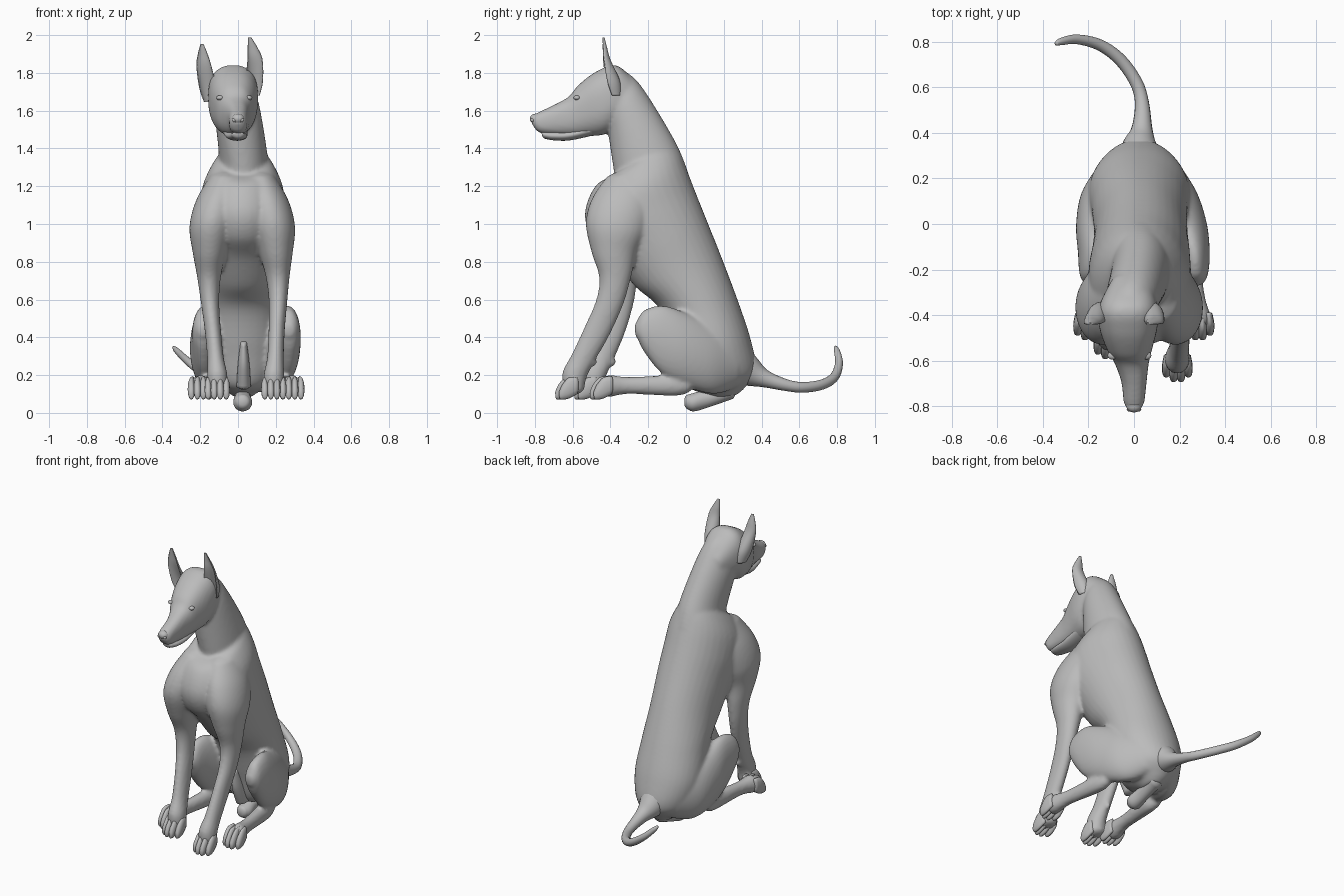
import bpy, bmesh, math
from mathutils import Vector

grey = bpy.data.materials.new("plain_grey")
grey.diffuse_color = (0.5, 0.5, 0.5, 1)


def finish(name, bm):
    bmesh.ops.recalc_face_normals(bm, faces=bm.faces)
    for f in bm.faces:
        f.smooth = True
    me = bpy.data.meshes.new(name)
    bm.to_mesh(me)
    bm.free()
    me.materials.append(grey)
    ob = bpy.data.objects.new(name, me)
    bpy.context.collection.objects.link(ob)
    return ob


def spline(p, steps):
    """Catmull-Rom interpolation of equal-length tuples."""
    out = []
    for i in range(len(p) - 1):
        a, b, c, d = p[max(i - 1, 0)], p[i], p[i + 1], p[min(i + 2, len(p) - 1)]
        for k in range(steps):
            t = k / steps
            out.append([0.5 * (2 * q + (r - o) * t + (2 * o - 5 * q + 4 * r - s) * t * t
                               + (3 * q - o - 3 * r + s) * t ** 3)
                        for o, q, r, s in zip(a, b, c, d)])
    return out + [list(p[-1])]


def skin(bm, rings):
    loops = [[bm.verts.new(v) for v in r] for r in rings]
    n = len(loops[0])
    for a, b in zip(loops, loops[1:]):
        for j in range(n):
            bm.faces.new((a[j], a[(j + 1) % n], b[(j + 1) % n], b[j]))
    bm.faces.new(loops[0])
    bm.faces.new(loops[-1])


def loft(name, sections, steps=6, n=36, dent=False, power=1.0):
    """Section: x centre, two opposite outline points (y, z, y, z), half width."""
    rings = []
    for x, by, bz, fy, fz, w in spline(sections, steps):
        mid = Vector((x, (by + fy) / 2, (bz + fz) / 2))
        half = Vector((0, (fy - by) / 2, (fz - bz) / 2))
        ring = []
        for j in range(n):
            c, s = math.cos(math.tau * j / n), math.sin(math.tau * j / n)
            c = math.copysign(abs(c) ** power, c)
            s = math.copysign(abs(s) ** power, s)
            if dent and c > 0.2:
                c = 0.2 - (c - 0.2) * 0.7
            ring.append(mid + half * c + Vector((w * s, 0, 0)))
        rings.append(ring)

    def cap(end, prev):
        m = sum(end, Vector()) / n
        d = (m - sum(prev, Vector()) / n).normalized()
        r = min((v - m).length for v in end)
        return [m + (v - m) * 0.6 + d * r * 0.3 for v in end]

    rings = [cap(rings[0], rings[1])] + rings + [cap(rings[-1], rings[-2])]
    bm = bmesh.new()
    skin(bm, rings)
    return finish(name, bm)


def ball(name, pos, size):
    bm = bmesh.new()
    bmesh.ops.create_uvsphere(bm, u_segments=16, v_segments=10, radius=1)
    for v in bm.verts:
        v.co = Vector(a * b for a, b in zip(v.co, size)) + Vector(pos)
    return finish(name, bm)


# Trunk
torso = loft("torso", [
    (.025, .30, .12, .10, .10, .08), (.022, .37, .22, .0, .15, .17),
    (.022, .345, .38, -.06, .33, .22), (.025, .28, .58, -.14, .55, .21),
    (.03, .19, .82, -.27, .67, .205), (.03, .11, 1.02, -.39, .82, .215),
    (.025, .05, 1.17, -.50, .93, .225), (.025, .0, 1.30, -.535, 1.06, .215),
    (.025, -.04, 1.39, -.48, 1.20, .165), (.025, -.10, 1.46, -.38, 1.26, .11)])

# Neck
neck = loft("neck", [
    (-.02, -.34, 1.82, -.42, 1.56, .10), (-.005, -.24, 1.735, -.41, 1.47, .12),
    (.025, -.075, 1.47, -.385, 1.30, .128), (.025, -.005, 1.32, -.37, 1.22, .137),
    (.025, .03, 1.20, -.30, 1.10, .13)])

# Head with a square-edged skull
head = loft("head", [
    (.0, -.815, 1.567, -.81, 1.52, .028), (.0, -.79, 1.587, -.775, 1.483, .045),
    (.0, -.70, 1.63, -.69, 1.472, .055), (-.01, -.62, 1.675, -.60, 1.465, .075),
    (-.02, -.57, 1.735, -.52, 1.465, .10), (-.025, -.47, 1.81, -.43, 1.475, .128),
    (-.025, -.36, 1.837, -.36, 1.52, .128), (-.015, -.23, 1.71, -.25, 1.55, .08)], power=0.82)
body = [torso, neck, head]

# Fore legs: the left one stands further back
fore = [
    (.12, -.20, 1.27, -.42, 1.25, .07), (.155, -.17, 1.12, -.50, 1.13, .112),
    (.182, -.20, .97, -.53, 1.0, .12), (.20, -.26, .85, -.50, .85, .09),
    (.21, -.29, .72, -.46, .72, .063), (.212, -.33, .58, -.475, .60, .049),
    (.205, -.40, .42, -.535, .46, .043), (.198, -.485, .27, -.605, .31, .044),
    (.19, -.525, .19, -.655, .21, .054), (.19, -.54, .12, -.645, .11, .052)]
left = []
for x, by, bz, fy, fz, w in fore:
    t = min(max((0.95 - bz) / 0.7, 0), 1)
    left.append((.045 - x + .035 * t, by + .1 * t, bz, fy + .1 * t, fz, w))
body.append(loft("right_fore_leg", fore))
body.append(loft("left_fore_leg", left))
for name, x, y in (("right", .195, -.495), ("left", -.115, -.395)):
    body.append(ball(name + "_wrist_pad", (x, y, .27), (.02, .025, .028)))

# Folded hind legs, mirrored about hips that lean a little to the left
thigh = [
    (.27, -.265, .48, -.255, .39, .035), (.27, -.22, .545, -.22, .32, .055),
    (.262, -.12, .568, -.13, .21, .07), (.228, .0, .53, .0, .14, .092),
    (.17, .13, .48, .15, .10, .105), (.10, .27, .42, .28, .14, .09)]
foot = [
    (.23, .015, .18, .02, .11, .035), (.24, -.07, .20, -.06, .09, .045),
    (.27, -.30, .19, -.30, .10, .038), (.285, -.41, .20, -.40, .085, .052),
    (.285, -.45, .17, -.44, .085, .05)]


def other_side(rows):
    return [(.086 - .04 * min(max((r[1] + .1) / .2, 0), 1) - r[0], *r[1:]) for r in rows]


for name, rows in (("thigh", thigh), ("hind_foot", foot)):
    body.append(loft("right_" + name, rows))
    body.append(loft("left_" + name, other_side(rows)))

# Merge the large forms into one soft skin
with bpy.context.temp_override(active_object=torso, object=torso,
                               selected_objects=body, selected_editable_objects=body):
    bpy.ops.object.join()
torso.name = "body"
rm = torso.modifiers.new("skin", 'REMESH')
rm.mode = 'VOXEL'
rm.voxel_size = 0.011
rm.use_smooth_shade = True
sm = torso.modifiers.new("soften", 'SMOOTH')
sm.factor = 0.5
sm.iterations = 7

# Rounded toes on all four paws
for paw, px, py in (("right_fore", .19, -.595), ("left_fore", -.11, -.495),
                    ("right_hind", .285, -.412), ("left_hind", -.199, -.412)):
    for i in range(4):
        o = i - 1.5
        x, y = px + o * .028, py + (.02 if abs(o) > 1 else 0)
        fan = x + o * .004
        loft(f"{paw}_toe_{i + 1}", [
            (x, y, .195, y, .10, .017), (fan, y - .045, .188, y - .04, .078, .019),
            (fan, y - .08, .15, y - .075, .07, .018),
            (fan, y - .096, .115, y - .092, .073, .012)], 3, 12)

# Lower jaw, nose and nostrils
loft("lower_jaw", [
    (.0, -.762, 1.492, -.752, 1.453, .032), (.0, -.70, 1.49, -.70, 1.443, .046),
    (-.01, -.60, 1.50, -.60, 1.445, .06), (-.025, -.42, 1.56, -.41, 1.49, .075)], n=24)
ball("nose", (0, -.797, 1.557), (.034, .03, .027))

# Nostrils, and eyes set into the face
for s in (-1, 1):
    ball("nostril_rim", (s * .02, -.812, 1.55), (.012, .011, .011))
    ball("eye", (-.02 + s * .075, -.577, 1.668), (.021, .018, .013))

# Hollow upright ears, tilted with the head
ear = [(.075, -.34, 1.68, -.43, 1.68, .04), (.085, -.35, 1.76, -.465, 1.75, .047),
       (.09, -.40, 1.87, -.462, 1.87, .04), (.077, -.418, 1.935, -.456, 1.935, .026),
       (.062, -.432, 1.988, -.448, 1.988, .008)]
loft("right_ear", ear, n=24, dent=True)
loft("left_ear", [(-.135 - (x - .0625) * .4 - (z - 1.68) * .18, y, z - .035, v, q - .035, w)
                  for x, y, z, v, q, w in ear], n=24, dent=True)

# Tail: x, y, z, radius
path = spline([(.022, .29, .25, .095), (.026, .35, .212, .075), (.035, .42, .18, .046),
               (.035, .53, .147, .031), (.01, .62, .135, .028), (-.06, .72, .15, .027),
               (-.15, .785, .19, .025), (-.25, .81, .26, .021), (-.32, .80, .325, .016),
               (-.342, .79, .35, .008)], 5)
rings = []
for i, p in enumerate(path):
    a, b = path[max(i - 1, 0)], path[min(i + 1, len(path) - 1)]
    d = (Vector(b[:3]) - Vector(a[:3])).normalized()
    u = d.cross(Vector((0, 0, 1))).normalized()
    v = u.cross(d)
    rings.append([Vector(p[:3]) + (u * math.cos(t) + v * math.sin(t)) * p[3]
                  for t in (math.tau * j / 16 for j in range(16))])
bm = bmesh.new()
skin(bm, rings)
finish("tail", bm)

# Soft underside between the hind legs
loft("rump_underside", [
    (.025, .005, .095, .0, .025, .035), (.025, .04, .105, .04, .008, .05),
    (.025, .12, .13, .12, .03, .042), (.025, .25, .17, .25, .075, .05)])
loft("belly_fold", [
    (.03, -.04, .39, -.10, .36, .016), (.03, .0, .28, -.09, .25, .03),
    (.03, .06, .15, -.04, .13, .038)])
